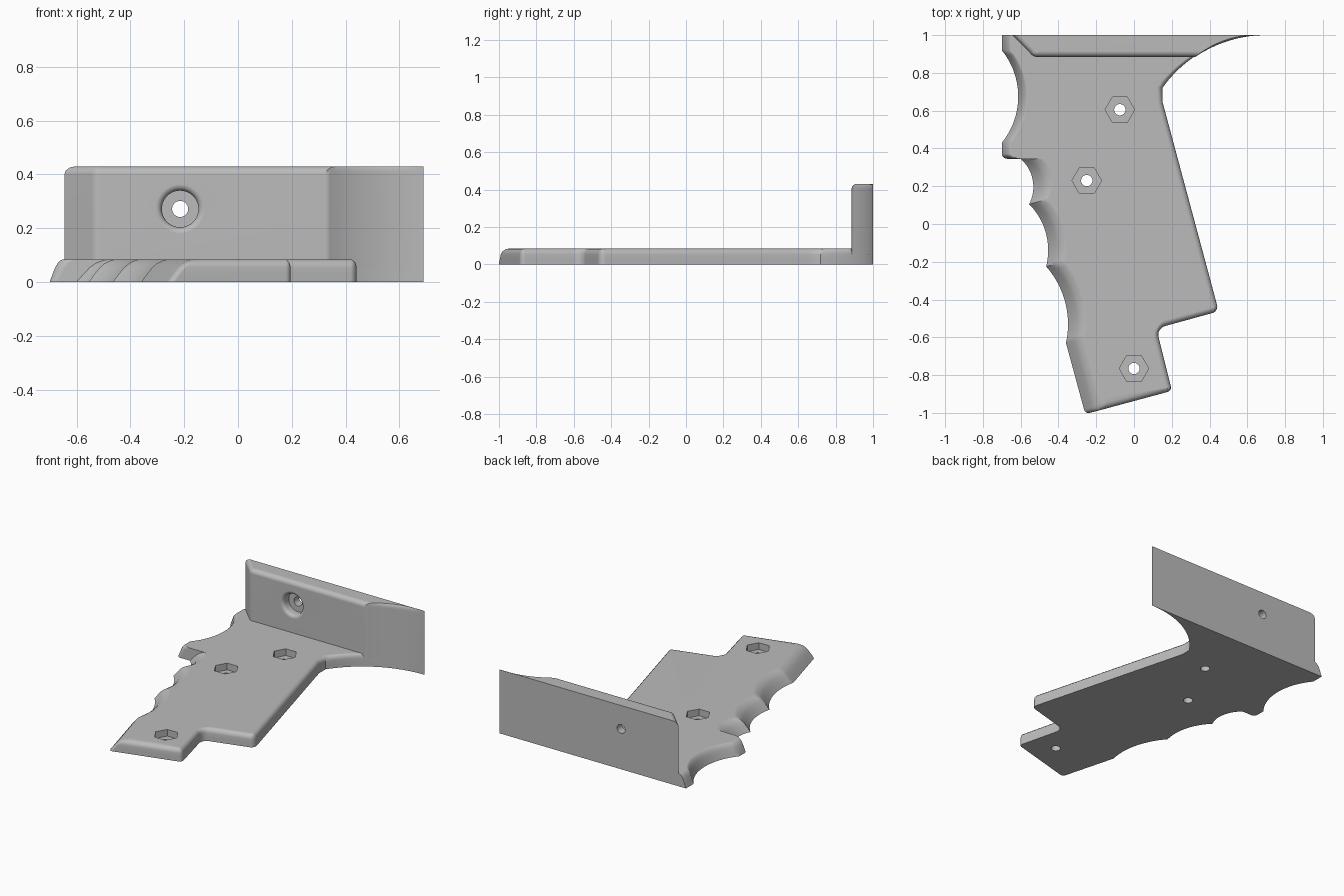
import bpy
import bmesh
import math
from mathutils import Vector, Matrix

cube = bpy.data.objects.get("Cube")
if cube:
    bpy.data.objects.remove(cube, do_unlink=True)

grey = bpy.data.materials.new("plain_grey")
grey.use_nodes = True
colour = (0.5, 0.5, 0.5, 1)
grey.diffuse_color = colour
grey.node_tree.nodes["Principled BSDF"].inputs["Base Color"].default_value = colour

NONE = (0, 0)
LOW = (-0.008, 0.029)     # inward from edges that face the grip's foot
SIDE = (-0.029, -0.008)   # inward from edges that face the grip's side
FINGER = (0.1, 0.026)     # direction of the finger groove slope
THUMB = (0.05, 0)


def make_object(name, bm):
    bmesh.ops.recalc_face_normals(bm, faces=bm.faces)
    mesh = bpy.data.meshes.new(name)
    bm.to_mesh(mesh)
    bm.free()
    mesh.materials.append(grey)
    obj = bpy.data.objects.new(name, mesh)
    bpy.context.collection.objects.link(obj)
    return obj


def trace(corners):
    """Turn rows of (x, y, bulge, slope, bevel) into points along arcs."""
    points = []
    for i, (x, y, bulge, slope, bevel) in enumerate(corners):
        nxt = corners[(i + 1) % len(corners)]
        a, b = Vector((x, y)), Vector(nxt[:2])
        chord = b - a
        left = Vector((-chord.y, chord.x)).normalized()
        half = chord.length / 2
        steps = 1 if bulge == 0 else (6 if half < 0.05 else 20)
        for k in range(steps):
            t = k / steps
            p = a.lerp(b, t)
            if bulge:
                # circular arc of the given height over the chord
                h = abs(bulge)
                r = (half * half + h * h) / (2 * h)
                u = (2 * t - 1) * half
                p += left * math.copysign(math.sqrt(r * r - u * u) - r + h, bulge)
            points.append((p, Vector(slope).lerp(Vector(nxt[3]), t),
                           Vector(bevel).lerp(Vector(nxt[4]), t)))
    return points


def loft(name, corners, levels):
    """Stack the outline at each (z, slope share, bevel share)."""
    bm = bmesh.new()
    points = trace(corners)
    rings = []
    for z, s, b in levels:
        rings.append([bm.verts.new((*(p + slope * s + bevel * b), z))
                      for p, slope, bevel in points])
    for low, high in zip(rings, rings[1:]):
        for i in range(len(low)):
            j = (i + 1) % len(low)
            bm.faces.new((low[i], low[j], high[j], high[i]))
    bm.faces.new(rings[0][::-1])
    bm.faces.new(rings[-1])
    return make_object(name, bm)


def cut(target, sides, rings, place):
    """Subtract a turned cutter made of (radius, height) rings."""
    bm = bmesh.new()
    loops = [[bm.verts.new((r * math.cos(math.tau * i / sides),
                            r * math.sin(math.tau * i / sides), h))
              for i in range(sides)] for r, h in rings]
    for low, high in zip(loops, loops[1:]):
        for i in range(sides):
            j = (i + 1) % sides
            bm.faces.new((low[i], low[j], high[j], high[i]))
    bm.faces.new(loops[0][::-1])
    bm.faces.new(loops[-1])
    bm.transform(place)
    cutter = make_object("hole_cutter", bm)
    cutter.hide_render = True
    mod = target.modifiers.new("hole", "BOOLEAN")
    mod.operation = "DIFFERENCE"
    mod.solver = "EXACT"
    mod.object = cutter
    bpy.context.view_layer.objects.active = target
    bpy.ops.object.modifier_apply(modifier=mod.name)
    bpy.data.objects.remove(cutter, do_unlink=True)


def finish(obj):
    bpy.ops.object.select_all(action="DESELECT")
    obj.select_set(True)
    bpy.context.view_layer.objects.active = obj
    bpy.ops.object.shade_smooth_by_angle(angle=math.radians(35))
    mod = obj.modifiers.new("even_shading", "WEIGHTED_NORMAL")
    mod.keep_sharp = True


# Grip plate: thumb hollow, finger grooves, stepped foot, rear sweep
left_side = [
    (-0.70, 1, 0, THUMB, NONE),
    (-0.70, 0.92, 0.087, THUMB, NONE),
    (-0.70, 0.43, 0, THUMB, NONE),
    (-0.70, 0.37, -0.007, THUMB, NONE),
    (-0.67, 0.345, 0, (0.07, 0), NONE),
    (-0.60, 0.345, 0.042, (0.12, 0), NONE),
    (-0.555, 0.105, 0.045, FINGER, NONE),
    (-0.465, -0.225, 0.05, FINGER, NONE),
    (-0.36, -0.63, 0, FINGER, NONE),
    (-0.265, -0.98, -0.008, FINGER, LOW),
    (-0.235, -1, 0, FINGER, LOW),
]
right_side = [
    (0.175, -0.89, -0.008, NONE, LOW),
    (0.195, -0.86, 0, NONE, SIDE),
    (0.13, -0.60, 0.014, NONE, SIDE),
    (0.165, -0.54, 0, NONE, LOW),
    (0.42, -0.47, -0.008, NONE, LOW),
    (0.44, -0.43, 0, NONE, SIDE),
    (0.15, 0.65, 0, NONE, SIDE),
    (0.15, 0.72, 0.074, NONE, (-0.03, 0.005)),
    (0.69, 1, 0, NONE, NONE),
]
plate = loft("grip_plate", left_side + right_side, [
    (0, 0, 0), (0.03, 0.22, 0), (0.055, 0.42, 0),
    (0.07, 0.6, 0.13), (0.081, 0.82, 0.5), (0.085, 1, 1)])

# Nut pockets with bolt holes through the plate
for x, y in [(-0.075, 0.605), (-0.25, 0.23), (0, -0.765)]:
    spot = Matrix.Translation((x, y, 0))
    cut(plate, 6, [(0.078, 0.04), (0.078, 0.2)], spot)
    cut(plate, 32, [(0.03, -0.1), (0.03, 0.2)], spot)
finish(plate)

# Upright wall along the back edge
wall = loft("back_wall", [
    (-0.645, 1, 0, NONE, (0.04, 0)),
    (-0.55, 0.905, -0.008, NONE, (0.02, 0.02)),
    (-0.50, 0.885, 0, NONE, (0, 0.03)),
    (0.325, 0.885, 0.028, NONE, (0.04, 0.03)),
    (0.69, 1, 0, NONE, NONE),
], [(0.05, 0, 0), (0.40, 0, 0), (0.415, 0, 0.13), (0.426, 0, 0.5), (0.43, 0, 1)])

# Bolt hole with a flared counterbore on the wall's front
spot = Matrix.Translation((-0.215, 0.885, 0.272)) @ Matrix.Rotation(math.pi / 2, 4, "X")
cut(wall, 40, [(0.068, -0.06), (0.068, -0.025), (0.071, -0.013),
               (0.079, -0.004), (0.092, 0), (0.092, 0.05)], spot)
cut(wall, 32, [(0.03, -0.2), (0.03, 0.1)], spot)
finish(wall)
